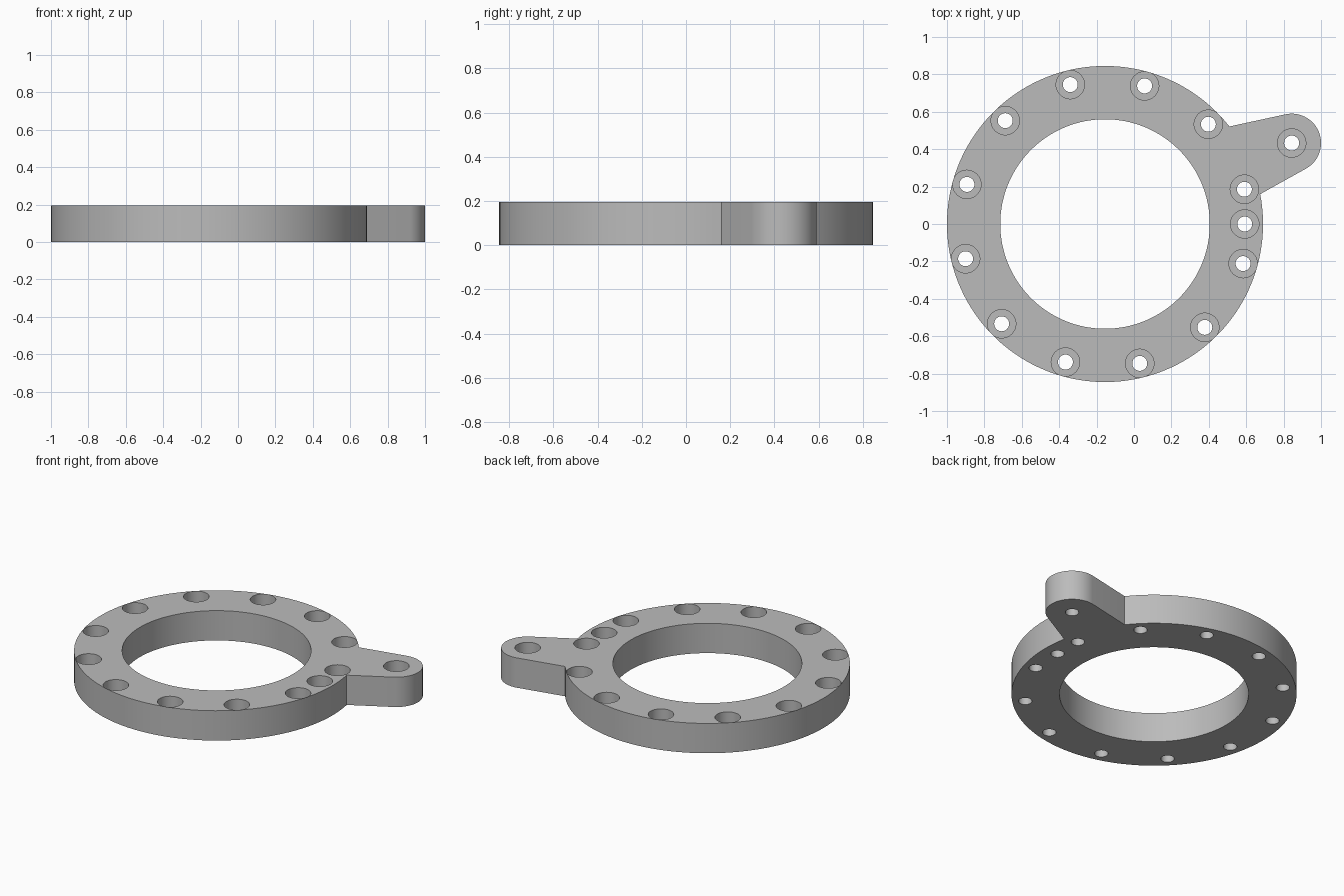
import bpy, bmesh
from math import radians, sin, cos

cube = bpy.data.objects.get("Cube")
if cube:
    bpy.data.objects.remove(cube, do_unlink=True)

HEIGHT = 0.195
CENTRE = (-0.155, 0.0)
LUG = (0.843, 0.433)

grey = bpy.data.materials.new("plain grey")
grey.use_nodes = True
colour = (0.5, 0.5, 0.5, 1)
grey.diffuse_color = colour
grey.node_tree.nodes["Principled BSDF"].inputs["Base Color"].default_value = colour


def arc(centre, radius, start, end, steps):
    """Points along an arc, angles in degrees."""
    angles = [radians(start + (end - start) * i / steps) for i in range(steps + 1)]
    return [(centre[0] + radius * cos(a), centre[1] + radius * sin(a)) for a in angles]


def prism(bm, outline, bottom, top):
    """Closed upright prism over a counterclockwise outline."""
    low = [bm.verts.new((x, y, bottom)) for x, y in outline]
    high = [bm.verts.new((x, y, top)) for x, y in outline]
    bm.faces.new(low[::-1])
    bm.faces.new(high)
    for i in range(len(low)):
        j = (i + 1) % len(low)
        bm.faces.new((low[i], low[j], high[j], high[i]))


def stepped_hole(bm, centre):
    """Narrow bore below, wide counterbore above, as one closed cutter."""
    rings = []
    for radius, z in ((0.04, -0.1), (0.04, 0.075), (0.076, 0.075), (0.076, 0.3)):
        points = arc(centre, radius, 0, 360, 40)[:-1]
        rings.append([bm.verts.new((x, y, z)) for x, y in points])
    bm.faces.new(rings[0][::-1])
    bm.faces.new(rings[-1])
    for a, b in zip(rings, rings[1:]):
        for i in range(len(a)):
            j = (i + 1) % len(a)
            bm.faces.new((a[i], a[j], b[j], b[i]))


def make_object(name, bm):
    mesh = bpy.data.meshes.new(name)
    bm.to_mesh(mesh)
    bm.free()
    mesh.materials.append(grey)
    obj = bpy.data.objects.new(name, mesh)
    bpy.context.collection.objects.link(obj)
    return obj


# Ring outline running into the rounded lug
bm = bmesh.new()
outline = arc(CENTRE, 0.845, 38.1, 370.9, 140) + arc(LUG, 0.157, -61, 100, 32)
prism(bm, outline, 0, HEIGHT)
flange = make_object("flange_ring", bm)

# Centre opening and bolt holes: twelve round the ring, one extra, one in the lug
bm = bmesh.new()
prism(bm, arc(CENTRE, 0.56, 0, 360, 128)[:-1], -0.1, 0.3)
for i in range(12):
    stepped_hole(bm, arc(CENTRE, 0.768, 14 + 30 * i, 360, 1)[0])
stepped_hole(bm, (0.592, 0))
stepped_hole(bm, LUG)
cutter = make_object("hole_cutter", bm)

cut = flange.modifiers.new("holes", 'BOOLEAN')
cut.operation = 'DIFFERENCE'
cut.solver = 'EXACT'
cut.object = cutter
bpy.ops.object.select_all(action='DESELECT')
flange.select_set(True)
bpy.context.view_layer.objects.active = flange
bpy.ops.object.modifier_apply(modifier=cut.name)
bpy.data.objects.remove(cutter, do_unlink=True)
bpy.ops.object.shade_smooth_by_angle(angle=radians(25))
